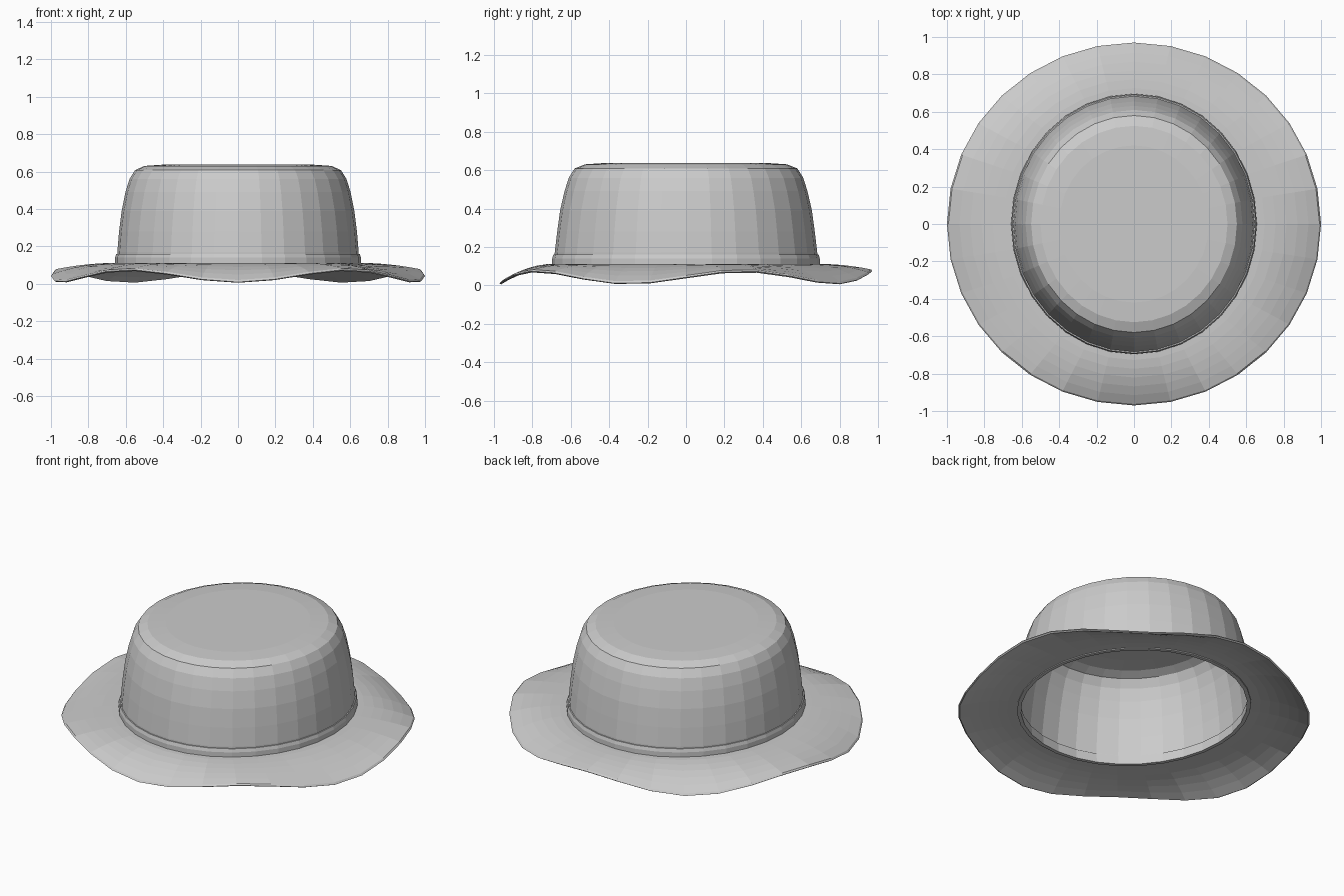
import bpy, bmesh, math

cube = bpy.data.objects.get("Cube")
if cube:
    bpy.data.objects.remove(cube)

SEGMENTS = 32
felt = bpy.data.materials.new("light grey felt")
felt.use_nodes = True
grey = (0.6, 0.6, 0.6, 1)
felt.diffuse_color = grey
felt.node_tree.nodes["Principled BSDF"].inputs["Base Color"].default_value = grey


def wave(t, angle):
    """Five-lobed droop that grows towards the brim edge (t = 0 to 1)."""
    return -t ** 2 * (0.063 + 0.033 * math.cos(5 * angle))


def lathe(name, rings, closed=False, wavy=False):
    """Skin elliptical rings (x radius, y radius, z); zero radius is a pole."""
    bm = bmesh.new()
    loops = []
    for rx, ry, z in rings:
        t = max(0, (rx - 0.65) / 0.35) if wavy else 0
        loop = []
        for i in range(SEGMENTS):
            a = math.tau * i / SEGMENTS
            loop.append(bm.verts.new((rx * math.sin(a), -ry * math.cos(a), z + wave(t, a))))
        loops.append(loop)
    pairs = list(zip(loops, loops[1:]))
    if closed:
        pairs.append((loops[-1], loops[0]))
    for low, high in pairs:
        for i in range(SEGMENTS):
            j = (i + 1) % SEGMENTS
            bm.faces.new((low[i], low[j], high[j], high[i]))
    if not closed:
        bm.faces.new(loops[0])
        bm.faces.new(loops[-1])
    bmesh.ops.recalc_face_normals(bm, faces=bm.faces[:])
    mesh = bpy.data.meshes.new(name)
    bm.to_mesh(mesh)
    bm.free()
    mesh.materials.append(felt)
    obj = bpy.data.objects.new(name, mesh)
    bpy.context.collection.objects.link(obj)
    return obj


# Crown: outer wall up to the flat top, then the lining back down
outer = [(0.645, 0.685, 0.11), (0.645, 0.683, 0.17), (0.636, 0.67, 0.28),
         (0.622, 0.655, 0.39), (0.602, 0.632, 0.49), (0.58, 0.61, 0.56),
         (0.55, 0.58, 0.608), (0.5, 0.525, 0.63), (0.4, 0.42, 0.637)]
lining = [(rx - 0.016, ry - 0.016, z - 0.014) for rx, ry, z in outer]
bottom_out, bottom_in = outer[0], lining[0]

# The shell is an outer cap and a lining cap joined along the open rim
crown = lathe("crown", list(reversed(lining)) + outer)

# Band around the foot of the crown, with a bevelled upper edge
lathe("crown_band", [(0.634, 0.674, 0.1), (0.657, 0.696, 0.1), (0.657, 0.696, 0.14),
                     (0.651, 0.69, 0.16), (0.634, 0.674, 0.16)], closed=True)

# Sweatband inside the opening
lathe("inner_band", [(0.618, 0.655, 0.092), (0.64, 0.678, 0.092),
                     (0.636, 0.674, 0.15), (0.622, 0.66, 0.15)], closed=True)

# Brim: top surface outwards, rounded edge, underside back to the opening
top = []
for k in range(7):
    t = k / 6
    top.append((0.64 + 0.352 * t, 0.68 + 0.282 * t, 0.112))
under = [(rx, ry, z - 0.015) for rx, ry, z in reversed(top)]
brim = lathe("brim", top + [(1.0, 0.97, 0.105)] + under, closed=True, wavy=True)
